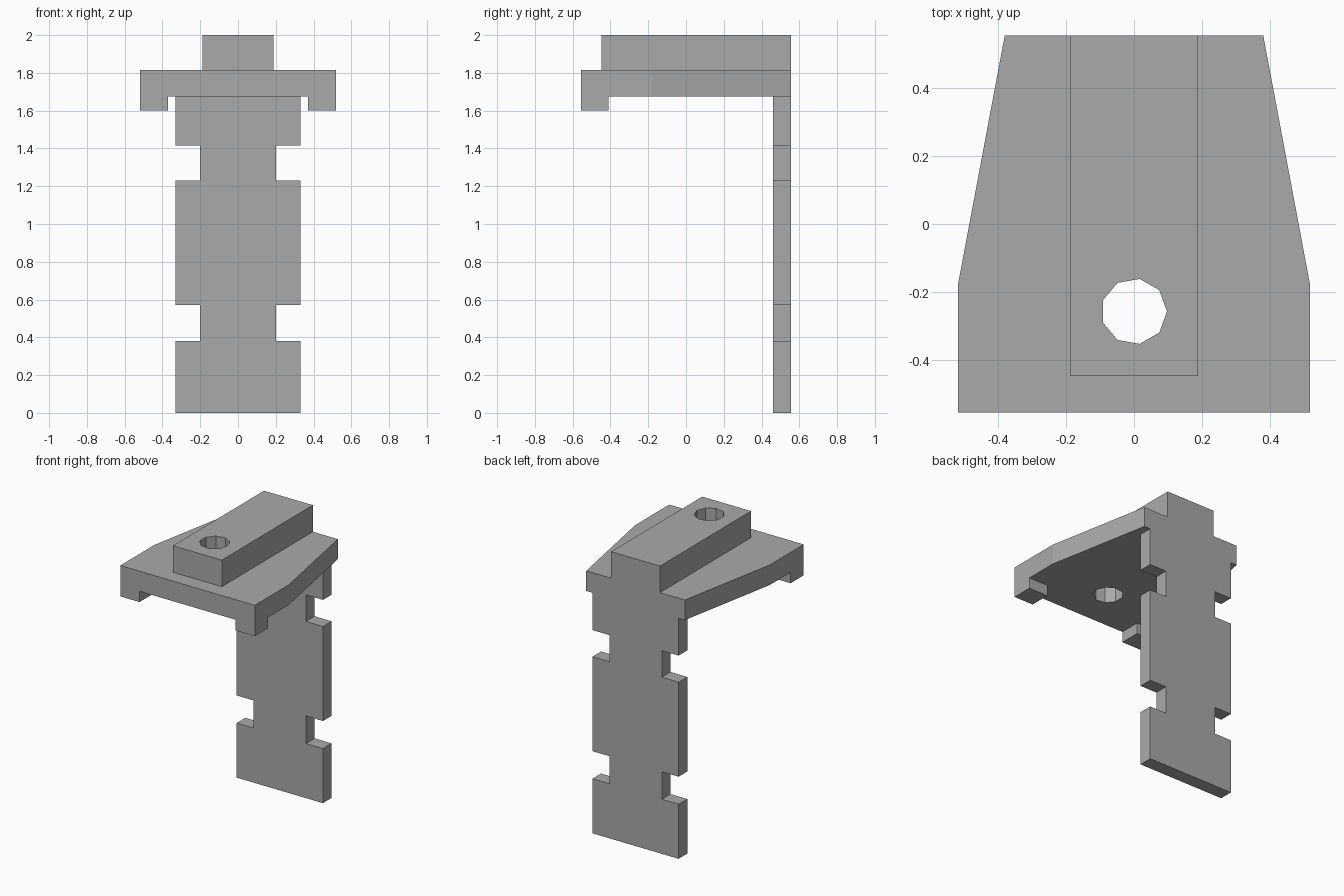
import bpy, bmesh
from mathutils import Matrix

cube = bpy.data.objects.get("Cube")
if cube:
    bpy.data.objects.remove(cube, do_unlink=True)

grey = bpy.data.materials.new("plain grey")
grey.use_nodes = True
colour = (0.4, 0.4, 0.4, 1)
grey.diffuse_color = colour
grey.node_tree.nodes["Principled BSDF"].inputs["Base Color"].default_value = colour

FRONT, BACK = -0.555, 0.555


def prism(name, outline, vector):
    """Extrude a flat outline of 3D points along a vector."""
    bm = bmesh.new()
    face = bm.faces.new([bm.verts.new(p) for p in outline])
    new = bmesh.ops.extrude_face_region(bm, geom=[face], use_keep_orig=True)["geom"]
    verts = [g for g in new if isinstance(g, bmesh.types.BMVert)]
    bmesh.ops.translate(bm, verts=verts, vec=vector)
    bmesh.ops.recalc_face_normals(bm, faces=bm.faces)
    mesh = bpy.data.meshes.new(name)
    bm.to_mesh(mesh)
    bm.free()
    mesh.materials.append(grey)
    obj = bpy.data.objects.new(name, mesh)
    bpy.context.collection.objects.link(obj)
    return obj


def mirrored(half):
    """Close a right-hand half outline with its mirror image."""
    return half + [(-x, y, z) for x, y, z in reversed(half)]


def box(name, x0, x1, y0, y1, z0, z1):
    corners = [(x0, y0, z0), (x1, y0, z0), (x1, y1, z0), (x0, y1, z0)]
    return prism(name, corners, (0, 0, z1 - z0))


# Tapered top plate
plate = prism("top_plate", mirrored([(0.518, FRONT, 1.675), (0.518, -0.18, 1.675),
                                     (0.38, BACK, 1.675)]), (0, 0, 0.14))

# Raised block along the plate
block = box("raised_block", -0.188, 0.188, -0.447, BACK, 1.815, 2.0)

# Lugs under the front corners
for side, x0, x1 in (("left", 0.37, 0.518), ("right", -0.518, -0.37)):
    box(side + "_front_lug", x0, x1, FRONT, -0.41, 1.6, 1.675)

# Back panel with two pairs of notches
wide, narrow, y = 0.332, 0.202, 0.46
half = [(wide, y, 0)]
for low, high in ((0.38, 0.572), (1.23, 1.415)):
    half += [(wide, y, low), (narrow, y, low), (narrow, y, high), (wide, y, high)]
half.append((wide, y, 1.675))
prism("back_panel", mirrored(half), (0, BACK - y, 0))

# Nine-sided hole through block and plate
bm = bmesh.new()
bmesh.ops.create_cone(bm, cap_ends=True, segments=9, radius1=0.097, radius2=0.097, depth=1,
                      matrix=Matrix.Translation((0, -0.257, 1.85)) @ Matrix.Rotation(-1.5708, 4, "Z"))
mesh = bpy.data.meshes.new("hole_cutter")
bm.to_mesh(mesh)
bm.free()
mesh.materials.append(grey)
cutter = bpy.data.objects.new("hole_cutter", mesh)
bpy.context.collection.objects.link(cutter)
cutter.hide_render = True
cutter.hide_viewport = True
for part in (plate, block):
    cut = part.modifiers.new("hole", "BOOLEAN")
    cut.operation = "DIFFERENCE"
    cut.solver = "EXACT"
    cut.object = cutter
